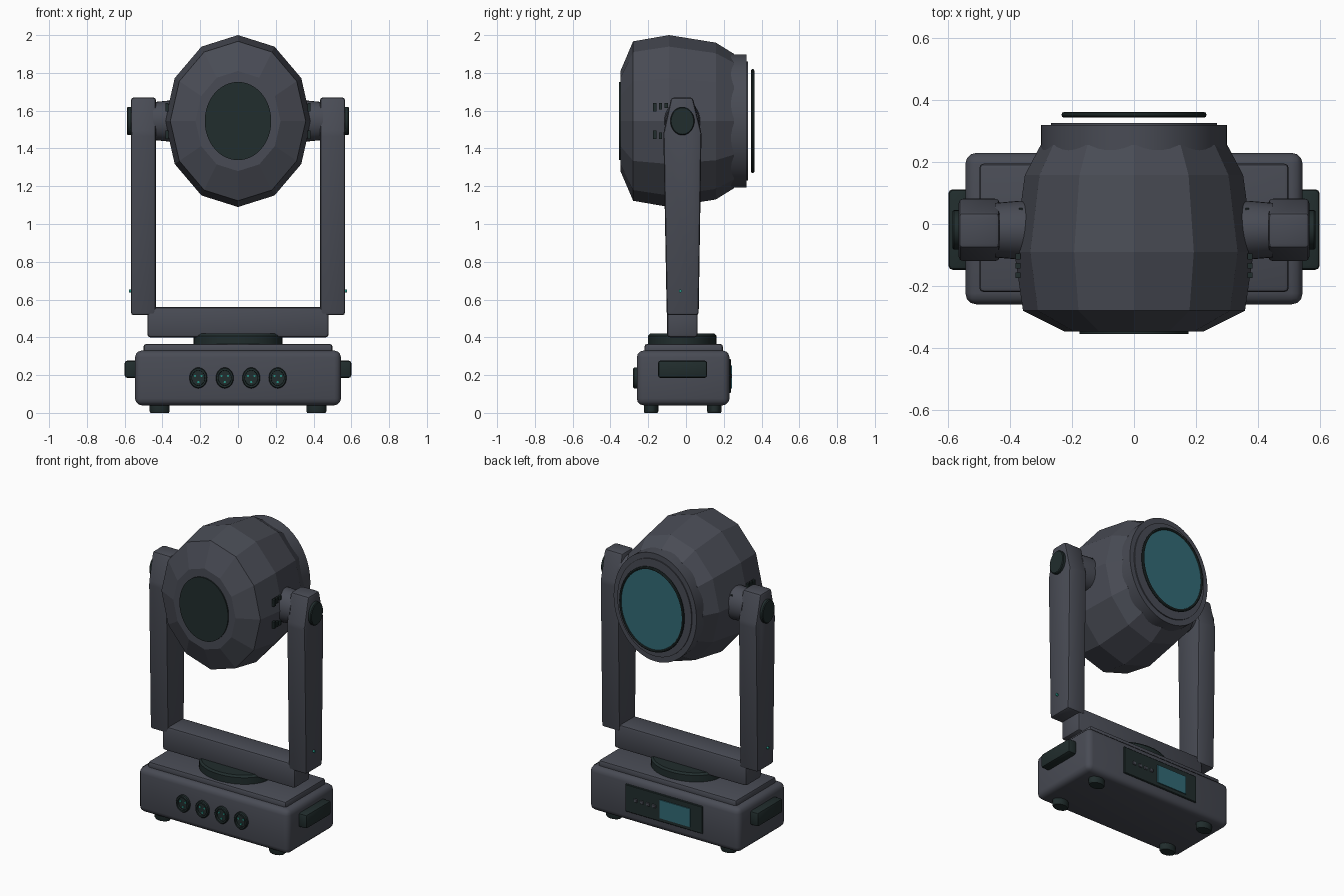
import bpy, bmesh, math
from mathutils import Vector

if "Cube" in bpy.data.objects:
    bpy.data.objects.remove(bpy.data.objects["Cube"])


def material(name, colour):
    m = bpy.data.materials.new(name)
    m.diffuse_color = (*colour, 1)
    m.use_nodes = True
    m.node_tree.nodes["Principled BSDF"].inputs["Base Color"].default_value = m.diffuse_color
    return m


GREY = material("slate grey", (0.066, 0.071, 0.090))
DARK = material("dark green black", (0.015, 0.026, 0.026))
TEAL = material("teal glass", (0.032, 0.145, 0.180))
GREEN = material("indicator green", (0.02, 0.30, 0.24))


def finish(bm, name, mat, smooth=True):
    bmesh.ops.recalc_face_normals(bm, faces=bm.faces[:])
    me = bpy.data.meshes.new(name)
    bm.to_mesh(me)
    bm.free()
    me.materials.append(mat)
    ob = bpy.data.objects.new(name, me)
    bpy.context.collection.objects.link(ob)
    if smooth:
        bpy.ops.object.select_all(action='DESELECT')
        ob.select_set(True)
        bpy.context.view_layer.objects.active = ob
        bpy.ops.object.shade_smooth_by_angle(angle=math.radians(29))
    return ob


def round_edges(bm, width, segs):
    if width:
        bmesh.ops.bevel(bm, geom=bm.edges[:], offset=width, segments=segs,
                        profile=0.5, affect='EDGES')


def box(name, mat, lo, hi, bevel=0.0, segs=3):
    lo, hi = Vector(lo), Vector(hi)
    bm = bmesh.new()
    bmesh.ops.create_cube(bm, size=1)
    for v in bm.verts:
        v.co = (lo + hi) / 2 + v.co * (hi - lo)
    round_edges(bm, bevel, segs)
    return finish(bm, name, mat)


def lathe(name, mat, profile, centre, axis='Z', su=1.0, sv=1.0, n=48,
          smooth=True, closed=False):
    """Sweep (radius, position) pairs round an axis, with an elliptical scale."""
    X, Y, Z = Vector((1, 0, 0)), Vector((0, 1, 0)), Vector((0, 0, 1))
    u, v, w = {'X': (Y, Z, X), 'Y': (X, Z, Y), 'Z': (X, Y, Z)}[axis]
    bm = bmesh.new()
    rings = []
    for r, t in profile:
        rings.append([bm.verts.new(Vector(centre) + w * t
                      + u * (r * su * math.cos(2 * math.pi * i / n))
                      + v * (r * sv * math.sin(2 * math.pi * i / n)))
                      for i in range(n)])
    pairs = list(zip(rings, rings[1:]))
    if closed:
        pairs.append((rings[-1], rings[0]))
    else:
        bm.faces.new(rings[0])
        bm.faces.new(rings[-1])
    for a, b in pairs:
        for i in range(n):
            j = (i + 1) % n
            bm.faces.new((a[i], a[j], b[j], b[i]))
    return finish(bm, name, mat, smooth)


def prism(name, mat, outline, x0, x1, bevel):
    """Extrude a (y, z) outline along x."""
    bm = bmesh.new()
    f = bm.faces.new([bm.verts.new((x0, y, z)) for y, z in outline])
    ext = bmesh.ops.extrude_face_region(bm, geom=[f])
    for v in ext['geom']:
        if isinstance(v, bmesh.types.BMVert):
            v.co.x = x1
    bmesh.ops.recalc_face_normals(bm, faces=bm.faces[:])
    round_edges(bm, bevel, 2)
    return finish(bm, name, mat)


# Base housing, top plate and turntable
box("base_housing", GREY, (-0.545, -0.26, 0.04), (0.545, 0.23, 0.33), 0.036)
box("base_top_plate", GREY, (-0.5, -0.22, 0.31), (0.5, 0.195, 0.365), 0.014, 2)
lathe("turntable", DARK, [(0.235, 0.36), (0.235, 0.408), (0.222, 0.42)],
      (0, -0.02, 0), 'Z', 1, 0.77)

# Feet
for sx in (-1, 1):
    for y in (-0.185, 0.15):
        lathe("foot", DARK, [(0.048, 0), (0.053, 0.008), (0.053, 0.05)],
              (sx * 0.415, y, 0), 'Z', 1, 0.72, 24)

# Front sockets: raised collar, recessed disc and three pins
for i in range(4):
    x = -0.21 + 0.14 * i
    lathe("socket_collar", DARK,
          [(0.055, -0.25), (0.055, -0.274), (0.05, -0.28), (0.04, -0.28),
           (0.038, -0.25)], (x, 0, 0.185), 'Y', 0.86, 1, 32, closed=True)
    lathe("socket_face", DARK, [(0.04, -0.25), (0.04, -0.267)],
          (x, 0, 0.185), 'Y', 0.86, 1, 24)
    for k in range(3):
        a = math.radians(-90 + 120 * k)
        lathe("socket_pin", GREEN, [(0.006, -0.26), (0.006, -0.272)],
              (x + 0.02 * math.cos(a), 0, 0.185 + 0.022 * math.sin(a)), 'Y', n=10)

# Rear control panel with screen and buttons
box("control_panel", DARK, (-0.285, 0.22, 0.105), (0.275, 0.238, 0.285), 0.004, 1)
box("control_screen", TEAL, (-0.2, 0.23, 0.13), (0.02, 0.244, 0.25))
for i in range(4):
    x = 0.065 + 0.044 * i
    box("control_button", GREY, (x - 0.013, 0.23, 0.185), (x + 0.013, 0.243, 0.207),
        0.003, 1)

# Yoke cross bar
box("yoke_bar", GREY, (-0.48, -0.1, 0.4), (0.48, 0.062, 0.56), 0.016, 2)

ARM = [(-0.102, 0.517), (-0.12, 1.48), (-0.078, 1.67),
       (0.036, 1.67), (0.082, 1.48), (0.067, 0.517)]
for s in (-1, 1):
    # Carrying handle on the base
    box("base_handle", DARK, sorted_lo := (min(s * 0.53, s * 0.6), -0.148, 0.185),
        (max(s * 0.53, s * 0.6), 0.112, 0.277), 0.014, 2)
    # Yoke arm, pivot cap, pivot stub and indicator
    prism("yoke_arm", GREY, ARM, s * 0.434, s * 0.567, 0.015)
    lathe("pivot_cap", DARK, [(0.075, s * 0.55), (0.075, s * 0.582), (0.07, s * 0.587)],
          (0, -0.019, 1.545), 'X', 0.85, 1, 32)
    lathe("pivot_stub", GREY, [(0.105, s * 0.31), (0.108, s * 0.37), (0.1, s * 0.45)],
          (0, -0.02, 1.545), 'X', 0.88, 1, 32)
    lathe("arm_indicator", GREEN, [(0.008, s * 0.56), (0.008, s * 0.578)],
          (0, -0.03, 0.645), 'X', n=12)
    # Cooling slots and stub screws
    for up in (-1, 1):
        for k in range(3):
            h = 0.045 - 0.01 * k
            z = 1.545 + up * (0.095 - h / 2)
            y = -0.165 + 0.03 * k
            box("cooling_slot", DARK, (s * 0.375 - 0.008, y - 0.009, z - h / 2),
                (s * 0.375 + 0.008, y + 0.009, z + h / 2))
    box("stub_screw", DARK, (s * 0.366 - 0.006, 0.038, 1.6),
        (s * 0.366 + 0.006, 0.052, 1.622))

# Faceted head shell
HEAD = (0, 0, 1.545)
SQ = 0.85
lathe("head_shell", GREY,
      [(0.265, -0.347), (0.422, -0.28), (0.455, -0.09), (0.415, 0.158),
       (0.355, 0.255)], HEAD, 'Y', SQ, 1, 12, smooth=False)
lathe("head_front_disc", DARK, [(0.207, -0.33), (0.207, -0.355)], HEAD, 'Y', SQ, 1, 64)

# Rear lens barrel, lip, glass and outer ring
lathe("lens_barrel", GREY, [(0.353, 0.16), (0.353, 0.32)], HEAD, 'Y', SQ, 1, 64)
lathe("lens_lip", GREY, [(0.316, 0.31), (0.316, 0.327)], HEAD, 'Y', SQ, 1, 64)
lathe("lens_glass", TEAL, [(0.264, 0.347), (0.264, 0.355)], HEAD, 'Y', SQ, 1, 64)
lathe("lens_ring", DARK,
      [(0.267 + 0.009 * math.cos(k * math.pi / 4), 0.353 + 0.009 * math.sin(k * math.pi / 4))
       for k in range(8)], HEAD, 'Y', SQ, 1, 64, closed=True)
